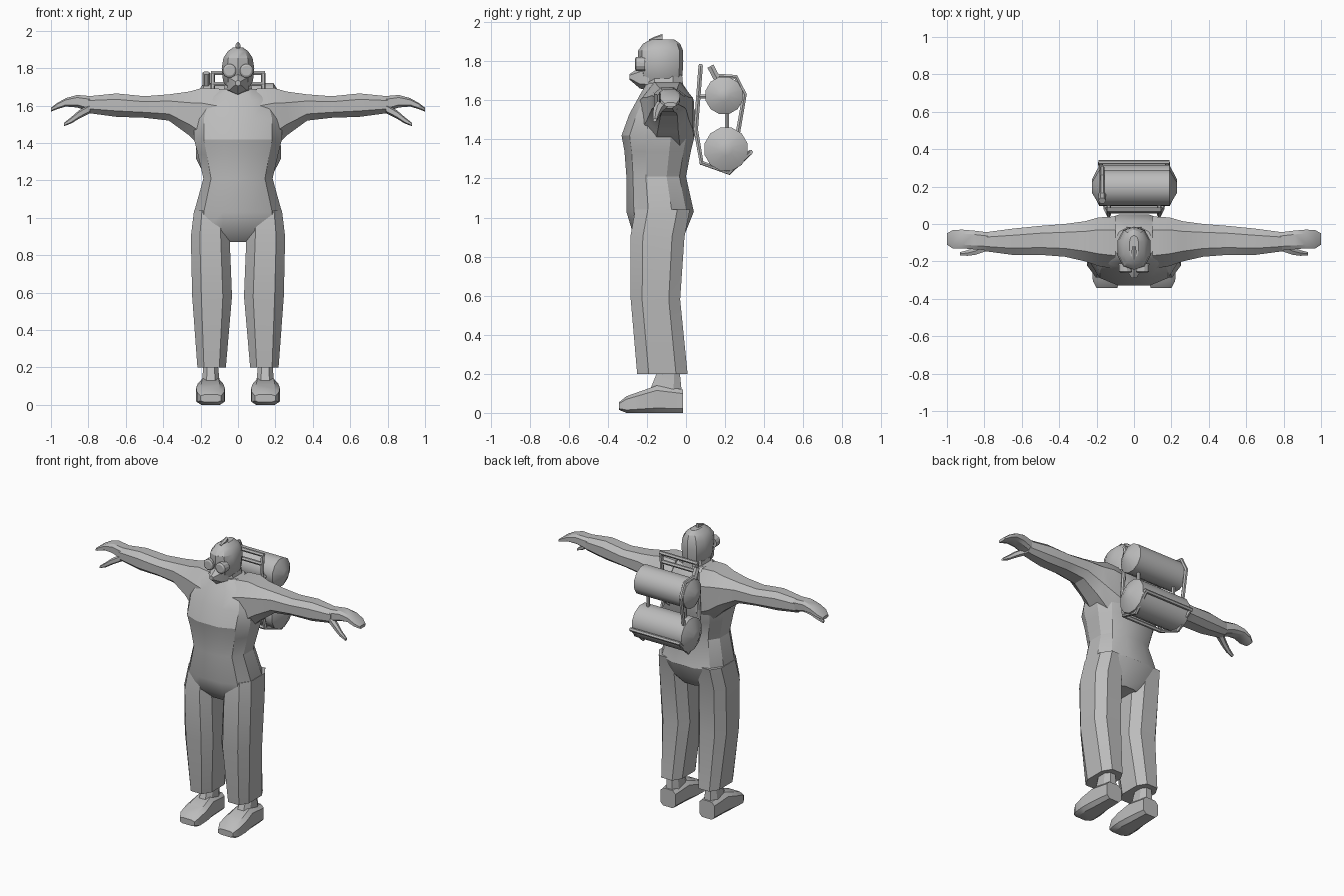
import bpy, bmesh, math

grey = bpy.data.materials.new("plain grey")
grey.diffuse_color = (0.5, 0.5, 0.5, 1)


def finish(obj, mirror=False, angle=28):
    """Link, colour, shade and optionally mirror a part across x = 0."""
    bpy.context.collection.objects.link(obj)
    obj.data.materials.append(grey)
    if obj.type == 'MESH':
        obj.data.shade_smooth()
        obj.data.set_sharp_from_angle(angle=math.radians(angle))
    if mirror:
        obj.modifiers.new("mirror", 'MIRROR').use_mirror_merge = False
    return obj


def ring(axis, t, u0, u1, v0, v1, n, p):
    """Rounded polygon filling a box in the plane at position t on the axis."""
    pts = []
    for i in range(n):
        a = 2 * math.pi * (i + 0.5) / n
        c, s = math.cos(a), math.sin(a)
        pts.append((math.copysign(abs(c) ** p, c), math.copysign(abs(s) ** p, s)))
    mu, mv = max(q[0] for q in pts), max(q[1] for q in pts)
    out = []
    for c, s in pts:
        u = (u0 + u1) / 2 + c / mu * (u1 - u0) / 2
        v = (v0 + v1) / 2 + s / mv * (v1 - v0) / 2
        out.append({'x': (t, u, v), 'y': (u, t, v), 'z': (u, v, t)}[axis])
    return out


def loft(name, axis, sections, n=8, p=0.8, mirror=False, angle=28):
    """Skin a row of sections (t, u0, u1, v0, v1) and cap both ends."""
    bm = bmesh.new()
    rows = [[bm.verts.new(c) for c in ring(axis, *s, n, p)] for s in sections]
    for a, b in zip(rows, rows[1:]):
        for i in range(n):
            j = (i + 1) % n
            bm.faces.new((a[i], a[j], b[j], b[i]))
    bm.faces.new(rows[0])
    bm.faces.new(rows[-1])
    bmesh.ops.recalc_face_normals(bm, faces=bm.faces)
    me = bpy.data.meshes.new(name)
    bm.to_mesh(me)
    bm.free()
    return finish(bpy.data.objects.new(name, me), mirror, angle)


def tube(name, pts, r=0.012, mirror=False):
    """Bent rod through the points."""
    cu = bpy.data.curves.new(name, 'CURVE')
    cu.dimensions = '3D'
    cu.bevel_depth, cu.bevel_resolution, cu.use_fill_caps = r, 1, True
    sp = cu.splines.new('POLY')
    sp.points.add(len(pts) - 1)
    for q, c in zip(sp.points, pts):
        q.co = (*c, 1)
    sp.use_smooth = False
    return finish(bpy.data.objects.new(name, cu), mirror)


# Torso, from crotch to neck
loft("torso", 'z', [
    (0.87, -0.10, 0.10, -0.22, -0.04),
    (0.93, -0.235, 0.235, -0.275, 0.0),
    (1.03, -0.235, 0.235, -0.305, 0.04),
    (1.21, -0.185, 0.185, -0.305, 0.0),
    (1.34, -0.215, 0.215, -0.315, 0.025),
    (1.42, -0.235, 0.235, -0.33, 0.045),
    (1.53, -0.235, 0.235, -0.29, 0.05),
    (1.63, -0.20, 0.20, -0.235, 0.02),
    (1.69, -0.10, 0.10, -0.20, -0.02)], n=12)

# Trouser legs
loft("trouser_leg", 'z', [
    (0.20, 0.065, 0.217, -0.25, 0.008),
    (0.58, 0.032, 0.245, -0.283, -0.03),
    (0.90, 0.045, 0.252, -0.285, -0.008),
    (1.04, 0.05, 0.235, -0.26, 0.02)], p=0.7, mirror=True)

# Shoes and ankles
loft("shoe", 'y', [
    (-0.342, 0.09, 0.20, 0.015, 0.055),
    (-0.305, 0.073, 0.22, 0.0, 0.085),
    (-0.235, 0.07, 0.224, 0.0, 0.11),
    (-0.15, 0.08, 0.215, 0.0, 0.14),
    (-0.015, 0.09, 0.205, 0.0, 0.12)], p=0.5, mirror=True)
loft("ankle", 'z', [
    (0.08, 0.095, 0.20, -0.20, -0.02),
    (0.14, 0.10, 0.19, -0.175, -0.025),
    (0.24, 0.11, 0.185, -0.135, -0.035)], mirror=True)

# Arms reaching straight out
loft("arm", 'x', [
    (0.10, -0.24, 0.04, 1.32, 1.69),
    (0.19, -0.225, 0.035, 1.37, 1.695),
    (0.26, -0.20, 0.015, 1.44, 1.675),
    (0.37, -0.175, 0.0, 1.52, 1.66),
    (0.50, -0.165, -0.01, 1.535, 1.65),
    (0.65, -0.165, -0.025, 1.54, 1.665),
    (0.80, -0.145, -0.045, 1.56, 1.65)], mirror=True)

# Hands: palm with fingers, lower finger, thumb
loft("hand", 'x', [
    (0.78, -0.14, -0.045, 1.565, 1.65),
    (0.86, -0.135, -0.035, 1.59, 1.657),
    (0.92, -0.13, -0.03, 1.595, 1.64),
    (0.97, -0.13, -0.033, 1.58, 1.612),
    (1.00, -0.11, -0.05, 1.568, 1.588)], p=0.6, mirror=True)
loft("thumb", 'x', [
    (0.79, -0.145, -0.09, 1.56, 1.61),
    (0.85, -0.165, -0.125, 1.53, 1.575),
    (0.89, -0.17, -0.14, 1.505, 1.54),
    (0.93, -0.168, -0.15, 1.49, 1.508)], n=6, mirror=True)

# Head, neck and tuft
loft("neck", 'z', [
    (1.63, -0.09, 0.09, -0.21, -0.01),
    (1.73, -0.065, 0.065, -0.21, -0.02)])
loft("head", 'z', [
    (1.67, -0.045, 0.045, -0.22, -0.03),
    (1.73, -0.08, 0.08, -0.235, -0.018),
    (1.80, -0.087, 0.087, -0.245, -0.014),
    (1.855, -0.078, 0.078, -0.245, -0.015),
    (1.89, -0.055, 0.055, -0.22, -0.03),
    (1.912, -0.025, 0.025, -0.18, -0.06)], n=10, p=0.85)
loft("tuft", 'y', [
    (-0.19, -0.008, 0.008, 1.90, 1.912),
    (-0.155, -0.014, 0.014, 1.90, 1.928),
    (-0.12, -0.01, 0.01, 1.905, 1.94)], n=6)

# Pointed mask and goggles
loft("mask", 'y', [
    (-0.19, -0.06, 0.06, 1.655, 1.78),
    (-0.235, -0.045, 0.045, 1.66, 1.77),
    (-0.288, -0.014, 0.014, 1.705, 1.735)], n=6)
loft("goggle", 'y', [
    (-0.21, 0.014, 0.082, 1.75, 1.82),
    (-0.255, 0.01, 0.08, 1.75, 1.822),
    (-0.262, 0.02, 0.07, 1.76, 1.812)], n=12, p=1, mirror=True)

# Two tanks lying across the back, with shallow cone ends
for name, y, z, r in (("upper_tank", 0.195, 1.625, 0.095),
                      ("lower_tank", 0.205, 1.35, 0.11)):
    secs = []
    for x, k in ((-0.225, 0.3), (-0.185, 1), (0.19, 1), (0.23, 0.3)):
        secs.append((x, y - r * k, y + r * k, z - r * k, z + r * k))
    loft(name, 'x', secs, n=12, p=1, angle=32)

# Carrying frame: side rails, cross bars and struts
tube("frame_rail", [(0.135, 0.075, 1.775), (0.135, 0.05, 1.45), (0.15, 0.08, 1.28),
                    (0.17, 0.22, 1.23), (0.18, 0.33, 1.335)], 0.013, True)
for name, w, y, z in (("top_bar", 0.145, 0.075, 1.775), ("upper_bar", 0.135, 0.07, 1.715),
                      ("lower_bar", 0.15, 0.08, 1.28), ("rear_bar", 0.19, 0.33, 1.335)):
    tube(name, [(-w, y, z), (w, y, z)], 0.013)
tube("tank_strut", [(0.14, 0.21, 1.56), (0.14, 0.21, 1.42)], 0.012, True)
tube("tank_mount", [(0.135, 0.06, 1.62), (0.135, 0.13, 1.62)], 0.012, True)

# Valve and hose joining the tanks
tube("valve", [(-0.17, 0.125, 1.775), (-0.17, 0.17, 1.69)], 0.02)
tube("hose", [(-0.17, 0.165, 1.725), (-0.17, 0.255, 1.72), (-0.17, 0.30, 1.63),
              (-0.17, 0.265, 1.43)], 0.013)
